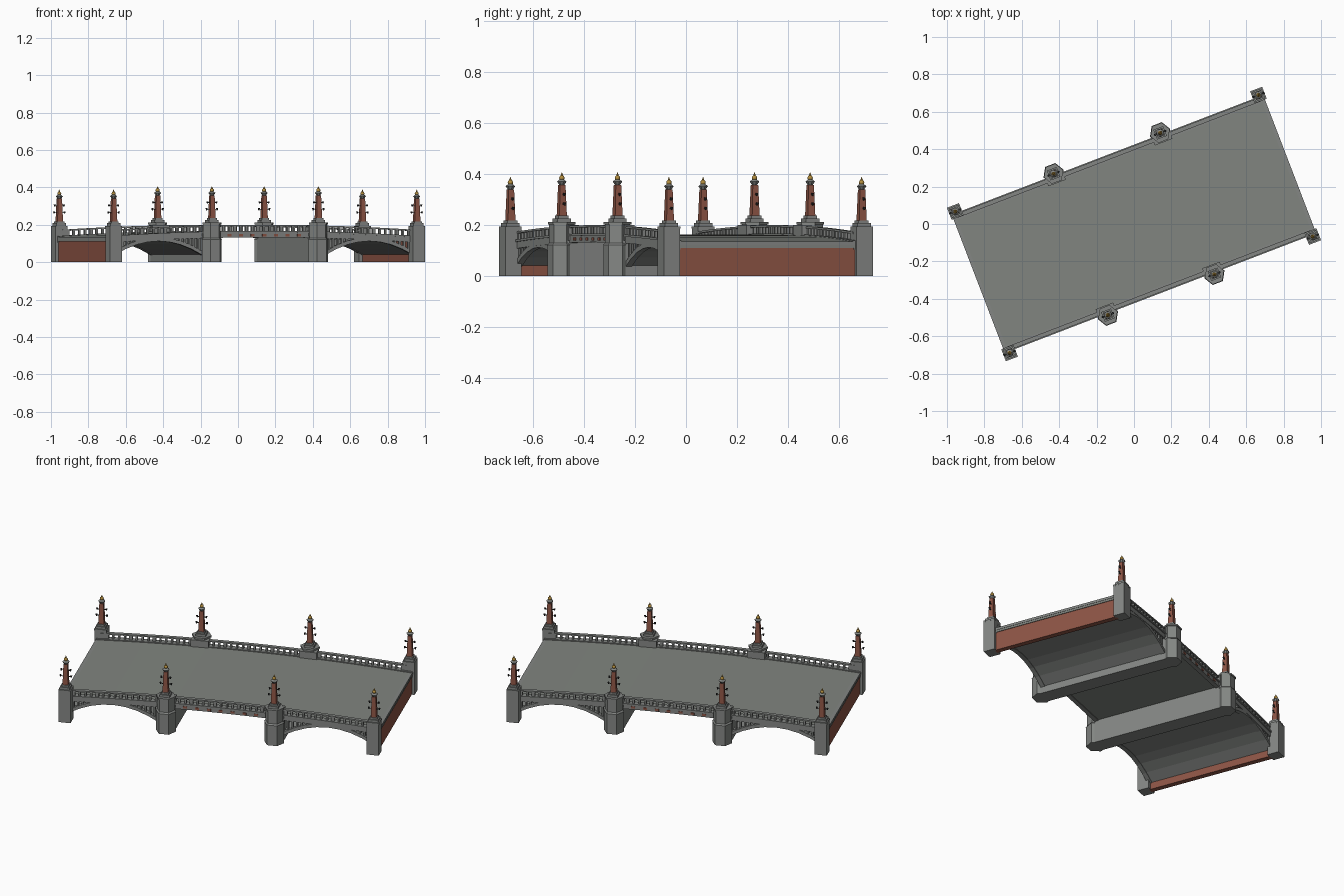
import bpy, bmesh, math
from mathutils import Matrix, Vector

if "Cube" in bpy.data.objects:
    bpy.data.objects.remove(bpy.data.objects["Cube"])

TURN = Matrix.Rotation(math.radians(21), 4, 'Z')   # the bridge stands askew
SIGNS = [(sx, sy) for sx in (-1, 1) for sy in (-1, 1)]
END, EDGE = 0.89, 0.39                              # half length, half width
TOWER, PIER, SIDE = 0.868, 0.305, 0.405             # post positions


def material(name, rgb):
    m = bpy.data.materials.new(name)
    m.use_nodes = True
    m.diffuse_color = (*rgb, 1)
    m.node_tree.nodes["Principled BSDF"].inputs["Base Color"].default_value = (*rgb, 1)
    return m


STONE = material("grey stone", (0.23, 0.24, 0.23))
PAVING = material("paving grey", (0.22, 0.235, 0.215))
BRICK = material("red brick", (0.27, 0.09, 0.06))
IRON = material("dark iron", (0.03, 0.032, 0.032))
GOLD = material("gold", (0.45, 0.27, 0.05))


class Part:
    """Collects simple solids into one object."""

    def __init__(self, name, mat):
        self.name, self.mat, self.bm = name, mat, bmesh.new()

    def box(self, u0, u1, v0, v1, z0, z1):
        size = Matrix.Diagonal((abs(u1 - u0), abs(v1 - v0), z1 - z0, 1))
        mid = Matrix.Translation(((u0 + u1) / 2, (v0 + v1) / 2, (z0 + z1) / 2))
        bmesh.ops.create_cube(self.bm, size=1, matrix=mid @ size)

    def block(self, u, v, half, z0, z1):
        self.box(u - half, u + half, v - half, v + half, z0, z1)

    def cone(self, u, v, r0, r1, z0, z1, sides, spin=0):
        place = Matrix.Translation((u, v, (z0 + z1) / 2)) @ Matrix.Rotation(spin, 4, 'Z')
        bmesh.ops.create_cone(self.bm, cap_ends=True, segments=sides, radius1=r0,
                              radius2=r1, depth=z1 - z0, matrix=place)

    def ball(self, u, v, z, r):
        bmesh.ops.create_uvsphere(self.bm, u_segments=10, v_segments=6, radius=r,
                                  matrix=Matrix.Translation((u, v, z)))

    def band(self, us, low, high, v0, v1):
        """Strip following two height curves, extruded across the bridge."""
        outline = [(u, low(u)) for u in us] + [(u, high(u)) for u in reversed(us)]
        n = len(us)
        a = [self.bm.verts.new((u, v0, z)) for u, z in outline]
        b = [self.bm.verts.new((u, v1, z)) for u, z in outline]
        for i in range(2 * n):
            j = (i + 1) % (2 * n)
            self.bm.faces.new((a[i], a[j], b[j], b[i]))
        for side in (a, b):
            for i in range(n - 1):
                k = 2 * n - 1 - i
                self.bm.faces.new((side[i], side[i + 1], side[k - 1], side[k]))

    def finish(self, smooth=False):
        bmesh.ops.recalc_face_normals(self.bm, faces=self.bm.faces)
        self.bm.transform(TURN)
        mesh = bpy.data.meshes.new(self.name)
        for f in self.bm.faces:
            f.smooth = smooth
        self.bm.to_mesh(mesh)
        self.bm.free()
        mesh.materials.append(self.mat)
        obj = bpy.data.objects.new(self.name, mesh)
        bpy.context.scene.collection.objects.link(obj)


def spread(a, b, n):
    return [a + (b - a) * i / n for i in range(n + 1)]


def road(u, lift=0):
    return 0.135 + 0.028 * (1 - (u / END) ** 2) + lift


def at(lift):
    return lambda u: road(u, lift)


# Humped road slab with edge beams
deck = Part("road_deck", PAVING)
deck.band(spread(-END, END, 20), at(-0.025), at(0), -0.375, 0.375)
deck.finish()
beam = Part("edge_beams", STONE)
for s in (-1, 1):
    beam.band(spread(-END, END, 20), at(-0.03), at(0.004), s * 0.365, s * EDGE)
    beam.band(spread(-END, END, 20), at(-0.004), at(0.005), s * 0.36, s * 0.396)
beam.finish()

# Balustrade: uprights and a handrail that follow the hump
rail = Part("balustrade_rail", STONE)
posts = Part("balusters", STONE)
for s in (-1, 1):
    rail.band(spread(-TOWER, TOWER, 20), at(0.029), at(0.037), s * 0.369, s * 0.391)
    for i, u in enumerate(spread(-0.83, 0.83, 50)):
        w = 0.009 if i % 4 == 0 else 0.005
        posts.box(u - w, u + w, s * 0.372, s * 0.388, road(u), road(u, 0.031))
rail.finish()
posts.finish()

# Brick end walls and their stone copings
wall = Part("end_wall", BRICK)
coping = Part("end_wall_coping", STONE)
for s in (-1, 1):
    wall.box(s * 0.855, s * 0.886, -0.38, 0.38, 0, 0.122)
    coping.box(s * 0.855, s * 0.892, -0.38, 0.38, 0.122, 0.136)
wall.finish()
coping.finish()

# Side spans: faceted vault, face ribs and open spandrels
vault = Part("vaults", STONE)
ribs = Part("arch_ribs", STONE)
struts = Part("spandrel_struts", STONE)
for s in (-1, 1):
    a, b = 0.35, 0.857
    mid, half = s * (a + b) / 2, (b - a) / 2

    def soffit(u, lift=0):
        return 0.04 + 0.076 * (1 - ((u - mid) / half) ** 2) + lift

    us = spread(mid - half, mid + half, 8)
    vault.band(us, soffit, lambda u: soffit(u, 0.012), -0.37, 0.37)
    for t in (-1, 1):
        ribs.band(us, lambda u: soffit(u, -0.003), lambda u: soffit(u, 0.017),
                  t * 0.362, t * 0.388)
        for u in spread(mid - half, mid + half, 20):
            if road(u, -0.03) - soffit(u, 0.017) > 0.004:
                struts.box(u - 0.005, u + 0.005, t * 0.366, t * 0.384,
                           soffit(u, 0.005), road(u, -0.02))
vault.finish()
ribs.finish()
struts.finish()

# River piers: cross wall, pointed cutwaters and hexagonal turrets
pier = Part("pier_walls", STONE)
cutwater = Part("pier_cutwaters", STONE)
turret = Part("pier_turrets", STONE)
for s in (-1, 1):
    pier.box(s * PIER - 0.047, s * PIER + 0.047, -0.4, 0.4, 0, 0.138)
for sx, sy in SIGNS:
    u, v = sx * PIER, sy * SIDE
    point = math.pi / 6
    cutwater.cone(u, v, 0.056, 0.056, 0, 0.122, 6, point)
    cutwater.cone(u, v, 0.058, 0.05, 0.122, 0.13, 6, point)
    turret.cone(u, v, 0.05, 0.05, 0.13, 0.203, 6, point)
    turret.cone(u, v, 0.055, 0.055, 0.203, 0.213, 6, point)
    turret.box(u - 0.05, u + 0.05, sy * 0.352, sy * 0.395, 0.14, 0.2)
pier.finish()
cutwater.finish()
turret.finish()

# Corner towers
tower = Part("corner_towers", STONE)
for sx, sy in SIGNS:
    tower.block(sx * TOWER, sy * SIDE, 0.034, 0, 0.186)
    tower.block(sx * TOWER, sy * SIDE, 0.0345, 0.186, 0.195)
tower.finish()

# Painted red panels on the middle span
panel = Part("fascia_panels", BRICK)
for s in (-1, 1):
    for u in spread(-0.2, 0.2, 6):
        panel.box(u - 0.011, u + 0.011, s * 0.388, s * 0.393, 0.139, 0.151)
panel.finish()

# Lamp columns on every tower and turret
plinth = Part("lamp_plinths", STONE)
shaft = Part("lamp_shafts", BRICK)
capital = Part("lamp_capitals", STONE)
arms = Part("lamp_brackets", IRON)
crown = Part("lamp_crowns", GOLD)
for sx, sy in SIGNS:
    for u, z in ((sx * TOWER, 0.195), (sx * PIER, 0.213)):
        v = sy * SIDE
        plinth.block(u, v, 0.028, z, z + 0.014)
        plinth.block(u, v, 0.021, z + 0.014, z + 0.024)
        shaft.cone(u, v, 0.022, 0.016, z + 0.024, z + 0.145, 4, math.pi / 4)
        capital.cone(u, v, 0.011, 0.02, z + 0.145, z + 0.158, 8)
        capital.cone(u, v, 0.02, 0.01, z + 0.158, z + 0.166, 8)
        crown.ball(u, v, z + 0.172, 0.011)
        crown.cone(u, v, 0.006, 0.001, z + 0.18, z + 0.193, 8)
        for h, reach in ((0.068, 0.03), (0.105, 0.026)):
            arms.box(u - reach, u + reach, v - 0.002, v + 0.002, z + h, z + h + 0.003)
            for s in (-1, 1):
                arms.cone(u + s * reach, v, 0.003, 0.006, z + h - 0.003, z + h + 0.008, 6)
for part in (plinth, shaft, capital, arms):
    part.finish()
crown.finish(smooth=True)
